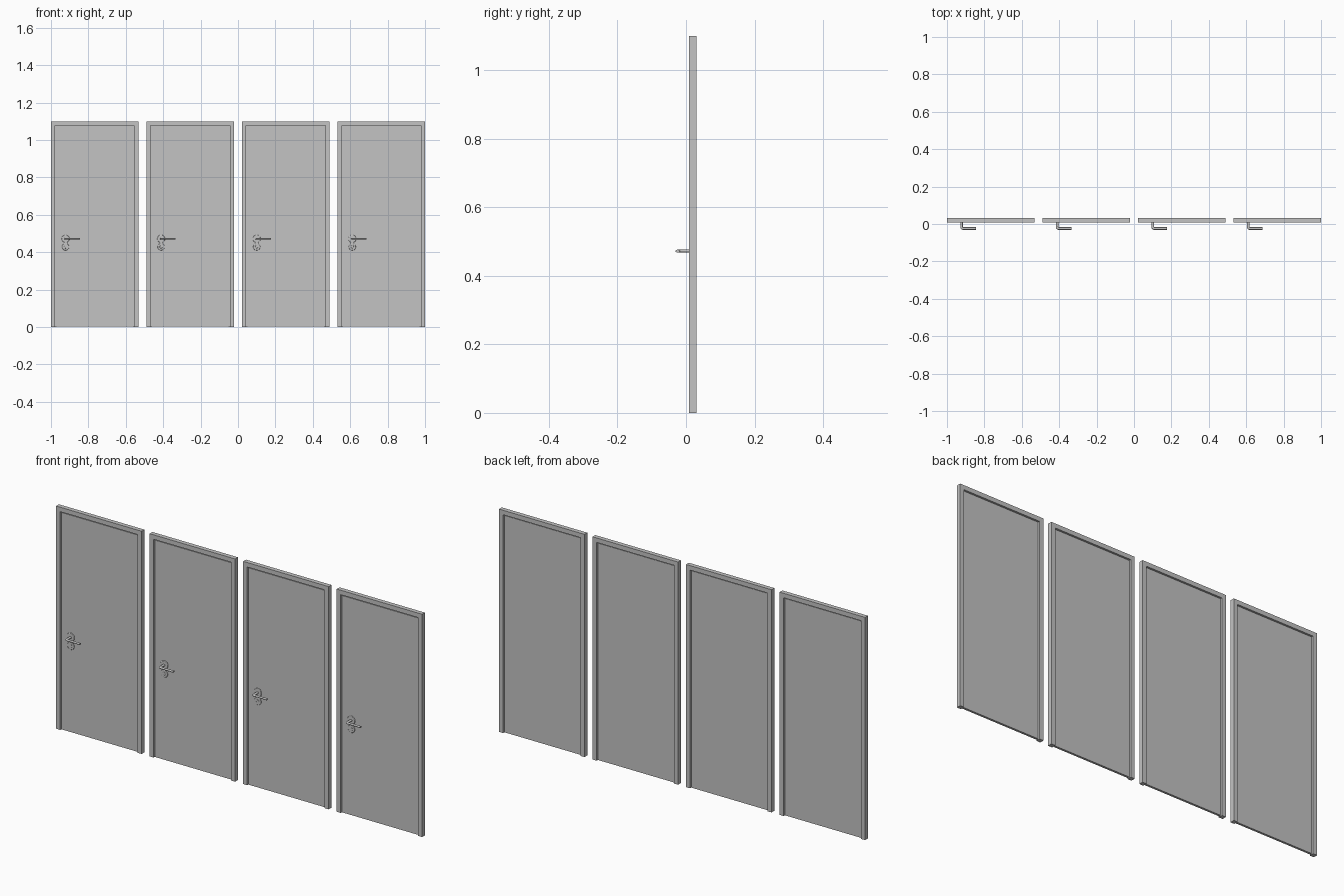
import bpy, bmesh
from math import pi

default = bpy.data.objects.get("Cube")
if default:
    bpy.data.objects.remove(default, do_unlink=True)

grey = bpy.data.materials.new("plain grey")
grey.use_nodes = True
grey.diffuse_color = (0.55, 0.55, 0.55, 1)
grey.node_tree.nodes["Principled BSDF"].inputs["Base Color"].default_value = grey.diffuse_color

WIDTH, HEIGHT, JAMB, GAP = 0.467, 1.1, 0.022, 0.005
PITCH = (2 - WIDTH) / 3
FRONT, BACK = 0.009, 0.031            # frame depth
PANEL_FRONT, PANEL_BACK = 0.014, 0.025
HANDLE_X, HANDLE_Z, KEY_Z = 0.078, 0.472, 0.429


def prism(name, outline, y0, y1):
    """Extrude an x-z outline from y0 to y1."""
    bm = bmesh.new()
    face = bm.faces.new([bm.verts.new((x, y0, z)) for x, z in outline])
    new = bmesh.ops.extrude_face_region(bm, geom=[face])["geom"]
    bmesh.ops.translate(bm, vec=(0, y1 - y0, 0),
                        verts=[v for v in new if isinstance(v, bmesh.types.BMVert)])
    bmesh.ops.recalc_face_normals(bm, faces=bm.faces)
    mesh = bpy.data.meshes.new(name)
    bm.to_mesh(mesh)
    bm.free()
    mesh.materials.append(grey)
    obj = bpy.data.objects.new(name, mesh)
    bpy.context.collection.objects.link(obj)
    return obj


def arch(name, x0, outer, inner, y0, y1):
    """Three-sided surround, open at the floor, between two insets."""
    l, r, t = x0 + outer, x0 + WIDTH - outer, HEIGHT - outer
    i = inner - outer
    return prism(name, [(l, 0), (l, t), (r, t), (r, 0),
                        (r - i, 0), (r - i, t - i), (l + i, t - i), (l + i, 0)], y0, y1)


def disc(name, x, z, radius, y0, y1, bevel):
    bpy.ops.mesh.primitive_cylinder_add(vertices=32, radius=radius, depth=y1 - y0,
                                        location=(x, (y0 + y1) / 2, z), rotation=(pi / 2, 0, 0))
    obj = bpy.context.object
    obj.name = name
    obj.data.materials.append(grey)
    mod = obj.modifiers.new("soft rim", "BEVEL")
    mod.width, mod.segments = bevel, 2
    bpy.ops.object.shade_smooth_by_angle()


def lever(name, x, z):
    """Flattened round bar that leaves the door and turns sideways."""
    curve = bpy.data.curves.new(name, "CURVE")
    curve.dimensions = "3D"
    curve.bevel_depth, curve.bevel_resolution = 0.007, 3
    curve.use_fill_caps = True
    path = [(0, PANEL_FRONT), (0, -0.018), (0.002, -0.022), (0.006, -0.024), (0.076, -0.024)]
    spline = curve.splines.new("POLY")
    spline.points.add(len(path) - 1)
    for point, (px, py) in zip(spline.points, path):
        point.co = (px, py, 0, 1)
    spline.use_smooth = True
    curve.materials.append(grey)
    obj = bpy.data.objects.new(name, curve)
    obj.location, obj.scale = (x, 0, z), (1, 1, 0.6)
    bpy.context.collection.objects.link(obj)


for n in range(4):
    x0, tag = -1 + n * PITCH, f"_{n + 1}"
    # Surround, and the thin stop that closes the gap around the leaf
    arch("door_frame" + tag, x0, 0, JAMB, FRONT, BACK)
    arch("door_stop" + tag, x0, JAMB - 0.002, JAMB + GAP + 0.002, 0.018, 0.021)
    # Door leaf
    edge = JAMB + GAP
    l, r, t = x0 + edge, x0 + WIDTH - edge, HEIGHT - edge
    prism("door_leaf" + tag, [(l, 0.002), (l, t), (r, t), (r, 0.002)], PANEL_FRONT, PANEL_BACK)
    # Handle and lock
    hx = x0 + HANDLE_X
    disc("handle_rose" + tag, hx, HANDLE_Z, 0.021, 0.0095, PANEL_FRONT, 0.002)
    lever("handle_lever" + tag, hx, HANDLE_Z)
    disc("lock_rose" + tag, hx, KEY_Z, 0.019, 0.0105, PANEL_FRONT, 0.002)
    disc("lock_cylinder" + tag, hx, KEY_Z, 0.008, 0.009, PANEL_FRONT, 0.001)
